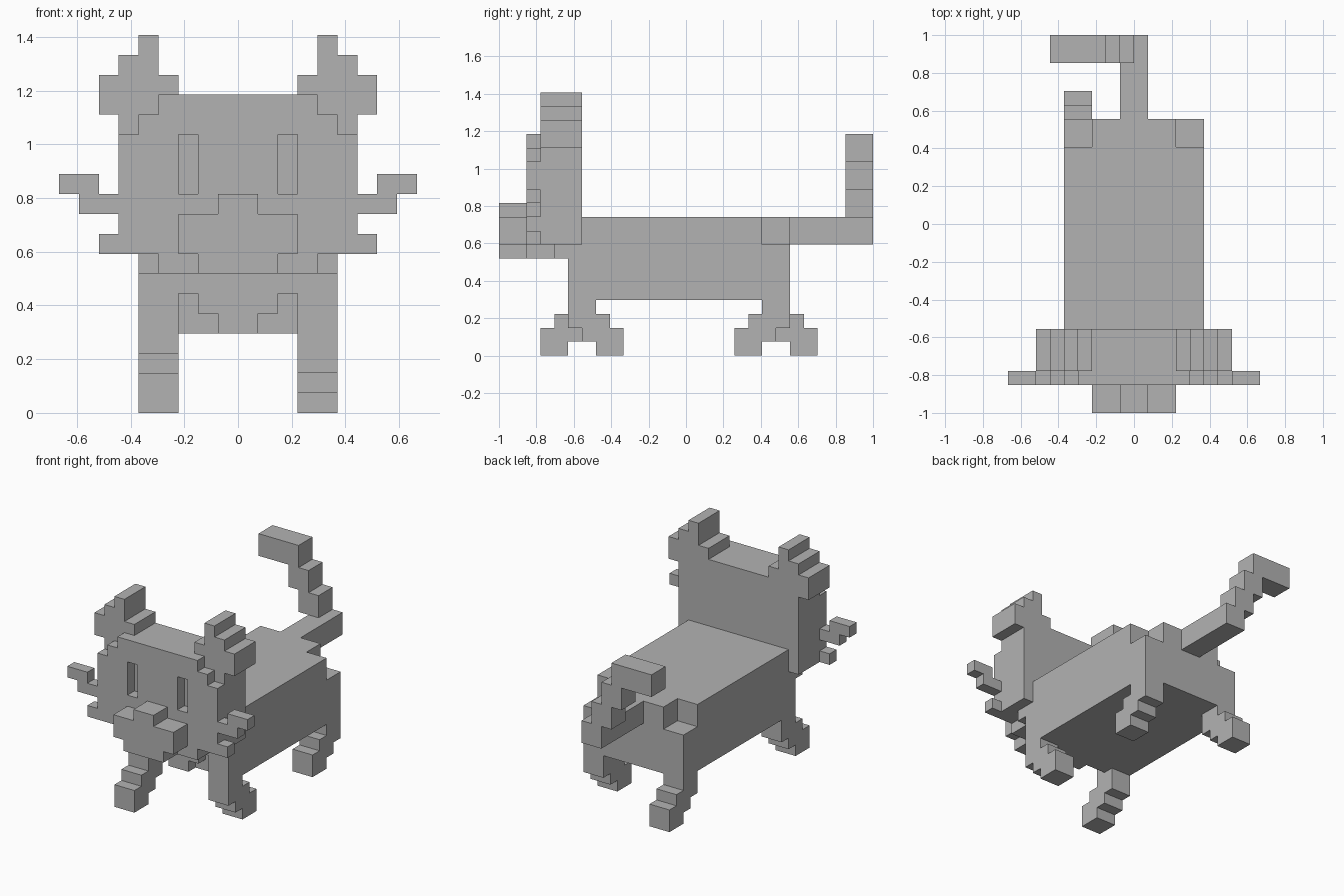
import bpy, bmesh, math

if "Cube" in bpy.data.objects:
    bpy.data.objects.remove(bpy.data.objects["Cube"], do_unlink=True)

UNIT = 2 / 27      # size of one block
HALF_LENGTH = 13.5

fur = bpy.data.materials.new("plain grey")
fur.use_nodes = True
GREY = (0.45, 0.45, 0.45, 1)
fur.diffuse_color = GREY
fur.node_tree.nodes["Principled BSDF"].inputs["Base Color"].default_value = GREY


def block(x0, x1, y0, y1, z0, z1):
    """Set of grid cells; y counts back from the nose tip."""
    return {(x, y, z) for x in range(x0, x1) for y in range(y0, y1) for z in range(z0, z1)}


def both(cells):
    """Add the mirror image across x = 0."""
    return cells | {(-x - 1, y, z) for x, y, z in cells}


def build(name, cells):
    """Skin the cells with outward faces and merge the flat areas."""
    bm = bmesh.new()
    verts = {}

    def vert(p):
        if p not in verts:
            x, y, z = p
            verts[p] = bm.verts.new((x * UNIT, (y - HALF_LENGTH) * UNIT, z * UNIT))
        return verts[p]

    for cell in sorted(cells):
        for axis in range(3):
            u, v = (axis + 1) % 3, (axis + 2) % 3
            for side in (0, 1):
                near = list(cell)
                near[axis] += 2 * side - 1
                if tuple(near) in cells:
                    continue
                ring = []
                for a, b in ((0, 0), (1, 0), (1, 1), (0, 1)):
                    p = list(cell)
                    p[axis] += side
                    p[u] += a
                    p[v] += b
                    ring.append(vert(tuple(p)))
                bm.faces.new(ring if side else ring[::-1])
    bmesh.ops.dissolve_limit(bm, angle_limit=math.radians(1), verts=bm.verts, edges=bm.edges)
    mesh = bpy.data.meshes.new(name)
    bm.to_mesh(mesh)
    bm.free()
    mesh.materials.append(fur)
    obj = bpy.data.objects.new(name, mesh)
    bpy.context.collection.objects.link(obj)


# Body: notched hips, hollows beside the chest, short neck
body = block(-5, 5, 5, 21, 4, 10) | block(-5, 5, 4, 6, 7, 8)
body -= both(block(3, 5, 19, 21, 8, 10))
body -= both(block(2, 3, 5, 6, 4, 6) | block(1, 2, 5, 6, 4, 5))
build("body", body)

# Head: stepped face plate with sunken eyes, and chin
head = block(-6, 6, 2, 6, 8, 14) | block(-5, 5, 2, 6, 14, 15) | block(-4, 4, 2, 6, 15, 16)
head |= block(-6, 6, 3, 6, 14, 15) | block(-4, 4, 2, 4, 7, 8)
head -= both(block(2, 3, 2, 3, 11, 14))
build("head", head)

# Muzzle, nose bridge and lower jaw
build("muzzle", block(-3, 3, 0, 2, 8, 10) | block(-1, 1, 0, 2, 10, 11) | block(-2, 2, 0, 2, 7, 8))

# Ears and whiskers, one set per side
ear = block(3, 7, 3, 6, 15, 17) | block(4, 6, 3, 6, 17, 18) | block(4, 5, 3, 6, 18, 19)
whiskers = block(6, 7, 2, 3, 8, 9) | block(6, 8, 2, 3, 10, 11) | block(7, 9, 2, 3, 11, 12)
for side, flip in (("left", False), ("right", True)):
    for name, part in (("ear", ear), ("whiskers", whiskers)):
        build(f"{side}_{name}", both(part) - part if flip else part)

# Legs: stepped, striding forward (-1) or backward (1)
for name, x, y, stride in (("front_left_leg", 3, 5, 1), ("front_right_leg", -5, 5, -1),
                           ("back_left_leg", 3, 19, -1), ("back_right_leg", -5, 19, 1)):
    leg = block(x, x + 2, y, y + 2, 3, 4)
    for z, start, end in ((2, 0, 3), (1, 1, 4), (0, 2, 4)):
        lo, hi = (start, end) if stride > 0 else (2 - end, 2 - start)
        leg |= block(x, x + 2, y + lo, y + hi, z, z + 1)
    build(name, leg)

# Tail: straight base, then steps up and sideways to a long tip
tail = block(-1, 1, 21, 27, 8, 10)
for x0, x1, z in ((-2, 0, 10), (-3, -1, 12), (-6, -2, 14)):
    tail |= block(x0, x1, 25, 27, z, z + 2)
build("tail", tail)
